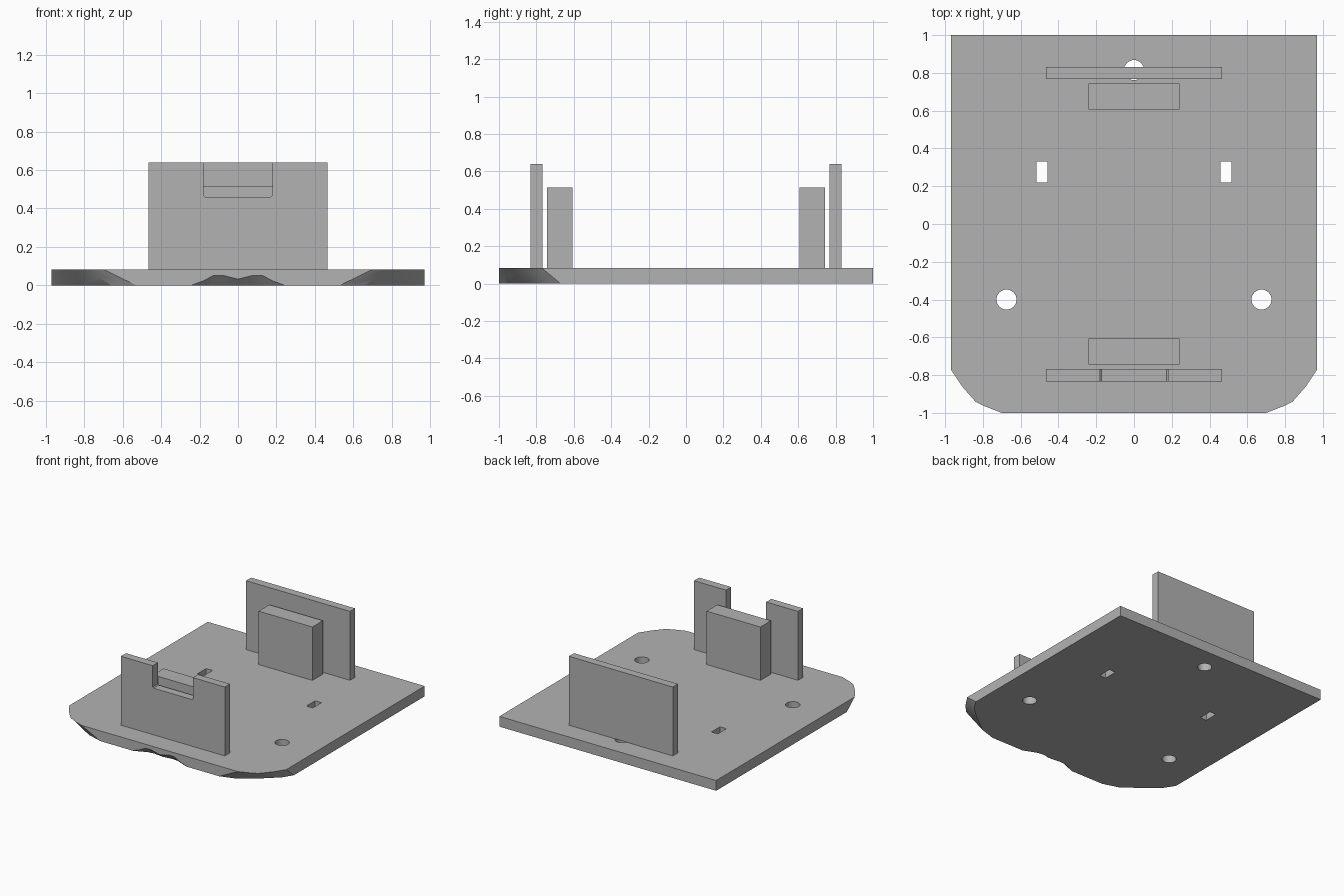
import bpy, bmesh, math

cube = bpy.data.objects.get("Cube")
if cube:
    bpy.data.objects.remove(cube)

grey = bpy.data.materials.new("plain grey")
grey.use_nodes = True
colour = (0.45, 0.45, 0.45, 1)
grey.diffuse_color = colour
grey.node_tree.nodes["Principled BSDF"].inputs["Base Color"].default_value = colour

THICK = 0.083


def finish(name, bm):
    bmesh.ops.recalc_face_normals(bm, faces=bm.faces[:])
    mesh = bpy.data.meshes.new(name)
    bm.to_mesh(mesh)
    bm.free()
    mesh.materials.append(grey)
    obj = bpy.data.objects.new(name, mesh)
    bpy.context.collection.objects.link(obj)
    return obj


def loft(name, rings):
    """Skin matching closed rings and cap both ends."""
    bm = bmesh.new()
    rows = [[bm.verts.new(p) for p in ring] for ring in rings]
    n = len(rows[0])
    for a, b in zip(rows, rows[1:]):
        for i in range(n):
            j = (i + 1) % n
            bm.faces.new((a[i], a[j], b[j], b[i]))
    bm.faces.new(rows[0])
    bm.faces.new(rows[-1])
    return finish(name, bm)


def prism_z(name, outline, z0, z1):
    return loft(name, [[(x, y, z) for x, y in outline] for z in (z0, z1)])


def rect(cx, cy, w, d):
    return [(cx + sx * w / 2, cy + sy * d / 2)
            for sx, sy in ((-1, -1), (1, -1), (1, 1), (-1, 1))]


def circle(cx, cy, r, n=32):
    return [(cx + r * math.cos(math.tau * i / n), cy + r * math.sin(math.tau * i / n))
            for i in range(n)]


def mirrored(half, centre=()):
    """Points on +x, then the centre, then their reflections on -x."""
    return half + list(centre) + [(-p[0],) + tuple(p[1:]) for p in reversed(half)]


# Base plate: undercut front corners and a shallow scoop below the front edge
corner_top = [(0.97, -0.77), (0.91, -0.86), (0.84, -0.94), (0.79, -0.965), (0.7, -1)]
corner_low = [(0.97, -0.67), (0.92, -0.75), (0.82, -0.84), (0.66, -0.96), (0.53, -1)]
# Scoop entries: x, height of the front lip, y at the underside
scoop = [(0.24, 0.002, -1), (0.18, 0.023, -0.975), (0.13, 0.05, -0.955), (0.08, 0.052, -0.95)]
centre = (0, 0.032, -0.96)

top = [(0.97, 1, THICK)] + [(x, y, THICK) for x, y in corner_top]
top += [(x, -1, THICK) for x, h, y in scoop]
low = [(0.97, 1, 0)] + [(x, y, 0) for x, y in corner_low] + [(x, y, 0) for x, h, y in scoop]
mid = [tuple((a + b) / 2 for a, b in zip(p, q)) for p, q in zip(top, low)]
mid[-len(scoop):] = [(x, -1, h) for x, h, y in scoop]

plate = loft("base_plate", [
    mirrored(top, [(0, -1, THICK)]),
    mirrored(mid, [(0, -1, centre[1])]),
    mirrored(low, [(0, centre[2], 0)]),
])

# Screw holes and strap slots cut through the plate
holes = {"back_hole": circle(0, 0.815, 0.053)}
for side, s in (("left", 1), ("right", -1)):
    holes[side + "_hole"] = circle(s * 0.675, -0.4, 0.053)
    holes[side + "_slot"] = rect(s * 0.487, 0.275, 0.057, 0.11)

bpy.context.view_layer.objects.active = plate
for name, outline in holes.items():
    cutter = prism_z(name + "_cutter", outline, -0.1, 0.2)
    cutter.hide_render = True
    mod = plate.modifiers.new(name, 'BOOLEAN')
    mod.operation = 'DIFFERENCE'
    mod.solver = 'EXACT'
    mod.object = cutter
    bpy.ops.object.modifier_apply(modifier=mod.name)
    bpy.data.objects.remove(cutter)

bpy.ops.object.select_all(action='DESELECT')
plate.select_set(True)
bpy.ops.object.shade_smooth_by_angle(angle=math.radians(20))

# Back wall
prism_z("back_wall", rect(0, 0.8, 0.93, 0.065), THICK, 0.64)

# Front wall with a notch in its top edge
profile = mirrored([(0.465, THICK), (0.465, 0.64), (0.18, 0.64), (0.18, 0.468), (0.172, 0.46)])
loft("front_wall", [[(x, y, z) for x, z in profile] for y in (-0.8325, -0.7675)])

# Thick inner blocks facing each wall
for name, s in (("front_block", -1), ("back_block", 1)):
    prism_z(name, rect(0, s * 0.675, 0.48, 0.135), THICK, 0.515)
